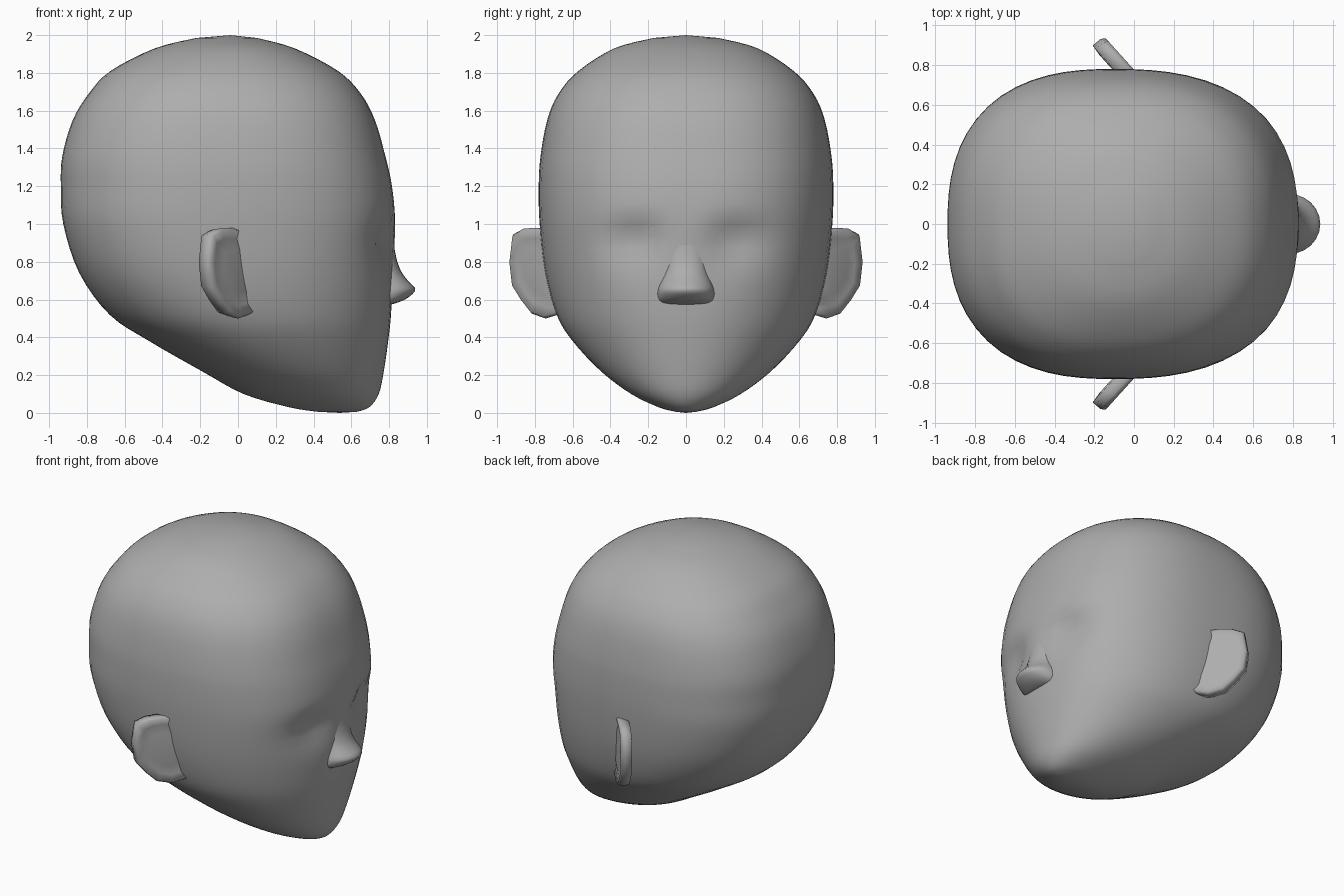
import bpy, bmesh, math
from mathutils import Vector

if "Cube" in bpy.data.objects:
    bpy.data.objects.remove(bpy.data.objects["Cube"])

# Darker grey for the whole head
GREY = bpy.data.materials.new("dark_grey")
GREY.diffuse_color = (0.42, 0.42, 0.42, 1)
GREY.use_nodes = True
GREY.node_tree.nodes["Principled BSDF"].inputs["Base Color"].default_value = GREY.diffuse_color


def finish(name, bm, angle=60):
    bmesh.ops.recalc_face_normals(bm, faces=bm.faces)
    me = bpy.data.meshes.new(name)
    bm.to_mesh(me)
    bm.free()
    me.materials.append(GREY)
    ob = bpy.data.objects.new(name, me)
    bpy.context.collection.objects.link(ob)
    bpy.ops.object.select_all(action='DESELECT')
    ob.select_set(True)
    bpy.context.view_layer.objects.active = ob
    bpy.ops.object.shade_smooth_by_angle(angle=math.radians(angle))
    return ob


def bridge(bm, rings, closed=True):
    for a, b in zip(rings, rings[1:]):
        n = len(a)
        for i in range(n if closed else n - 1):
            j = (i + 1) % n
            bm.faces.new((a[i], a[j], b[j], b[i]))


def cap(bm, ring, point):
    p = bm.verts.new(point)
    for i in range(len(ring)):
        bm.faces.new((ring[i], ring[(i + 1) % len(ring)], p))


def catmull(rows, steps):
    out = []
    for i in range(len(rows) - 1):
        p0, p1, p2, p3 = (rows[max(0, min(len(rows) - 1, i + k))] for k in (-1, 0, 1, 2))
        for s in range(steps):
            t = s / steps
            out.append([0.5 * (2 * b + (c - a) * t + (2 * a - 5 * b + 4 * c - d) * t * t
                               + (3 * b - a - 3 * c + d) * t ** 3)
                        for a, b, c, d in zip(p0, p1, p2, p3)])
    return out + [list(rows[-1])]


# Skull slices: height, back x, front x, half width, x of widest point, roundness exponent
SLICES = [
    (0.006, 0.42, 0.63, 0.055, 0.54, 2.0),
    (0.03, 0.27, 0.695, 0.145, 0.50, 2.0),
    (0.10, 0.03, 0.745, 0.29, 0.42, 2.0),
    (0.22, -0.19, 0.772, 0.45, 0.28, 2.05),
    (0.38, -0.47, 0.795, 0.60, 0.12, 2.15),
    (0.52, -0.68, 0.81, 0.685, 0.02, 2.25),
    (0.74, -0.84, 0.82, 0.745, -0.06, 2.4),
    (1.00, -0.925, 0.832, 0.775, -0.1, 2.5),
    (1.20, -0.938, 0.815, 0.78, -0.1, 2.5),
    (1.36, -0.93, 0.78, 0.77, -0.1, 2.5),
    (1.55, -0.875, 0.725, 0.735, -0.1, 2.45),
    (1.69, -0.79, 0.65, 0.675, -0.1, 2.4),
    (1.81, -0.675, 0.53, 0.57, -0.09, 2.3),
    (1.93, -0.44, 0.30, 0.38, -0.07, 2.15),
    (1.985, -0.22, 0.10, 0.17, -0.05, 2.0),
]
SEG = 64


def skull_point(row, ang):
    z, back, front, w, mid, n = row
    c, s = math.cos(ang), math.sin(ang)
    r = (abs(c) ** n + abs(s) ** n) ** (-1 / n)
    x = mid + c * r * ((front - mid) if c > 0 else (mid - back))
    y = w * s * r
    # eye socket dents on the face side
    if x > 0.3:
        dy = abs(y) - 0.24
        dy /= 0.11 if dy < 0 else 0.2
        dz = (z - 0.93) / (0.09 if z > 0.93 else 0.14)
        x -= 0.06 * math.exp(-dy * dy - dz * dz)
    return (x, y, z)


# Head
bm = bmesh.new()
rings = [[bm.verts.new(skull_point(row, 2 * math.pi * i / SEG)) for i in range(SEG)]
         for row in catmull(SLICES, 4)]
bridge(bm, rings)
cap(bm, rings[0], (0.54, 0, 0.0))
cap(bm, rings[-1], (-0.04, 0, 2.0))
finish("head", bm)

# Nose slices: height, tip x, half width at the face
NOSE = [(0.575, 0.815, 0.13), (0.595, 0.875, 0.15), (0.63, 0.925, 0.155),
        (0.66, 0.938, 0.15), (0.70, 0.90, 0.135), (0.76, 0.858, 0.115),
        (0.86, 0.83, 0.115), (1.0, 0.822, 0.13)]
bm = bmesh.new()
rings = []
for z, tip, w in catmull(NOSE, 2):
    ring = []
    for i in range(13):
        a = math.pi * (i / 12 - 0.5)
        ring.append(bm.verts.new((0.76 + (tip - 0.76) * math.cos(a) ** 0.9 if 0 < i < 12 else 0.74,
                                  w * math.sin(a), z)))
    rings.append(ring)
bridge(bm, rings, closed=False)
bm.faces.new(rings[0])
bm.faces.new(rings[-1])
finish("nose", bm, 70)

# Ears: outline as (distance outward, height) in a plane swept backward
EAR = [(-0.10, 0.97), (0.08, 0.98), (0.16, 0.975), (0.235, 0.945), (0.258, 0.80),
       (0.238, 0.67), (0.17, 0.59), (0.10, 0.525), (0.0, 0.50), (-0.13, 0.53)]
BASE, OUT, BACK = Vector((0.02, 0.755, 0)), Vector((-0.66, 0.73, 0)), Vector((-0.062, -0.04, 0))


def ear_ring(bm, side, scale, depth):
    ring = []
    for s, z in EAR:
        s, z = 0.03 + (s - 0.03) * scale, 0.76 + (z - 0.76) * scale
        p = BASE + OUT * s + BACK * depth
        ring.append(bm.verts.new((p.x, p.y * side, z)))
    return ring


for side, name in ((1, "left_ear"), (-1, "right_ear")):
    bm = bmesh.new()
    loops = [ear_ring(bm, side, k, d) for k, d in
             ((0.5, 0.05), (0.75, 0.15), (0.95, 0.0), (1.0, 0.3), (0.97, 1.0), (0.7, 1.1))]
    bridge(bm, loops)
    bm.faces.new(loops[0])
    bm.faces.new(loops[-1])
    finish(name, bm, 180)
